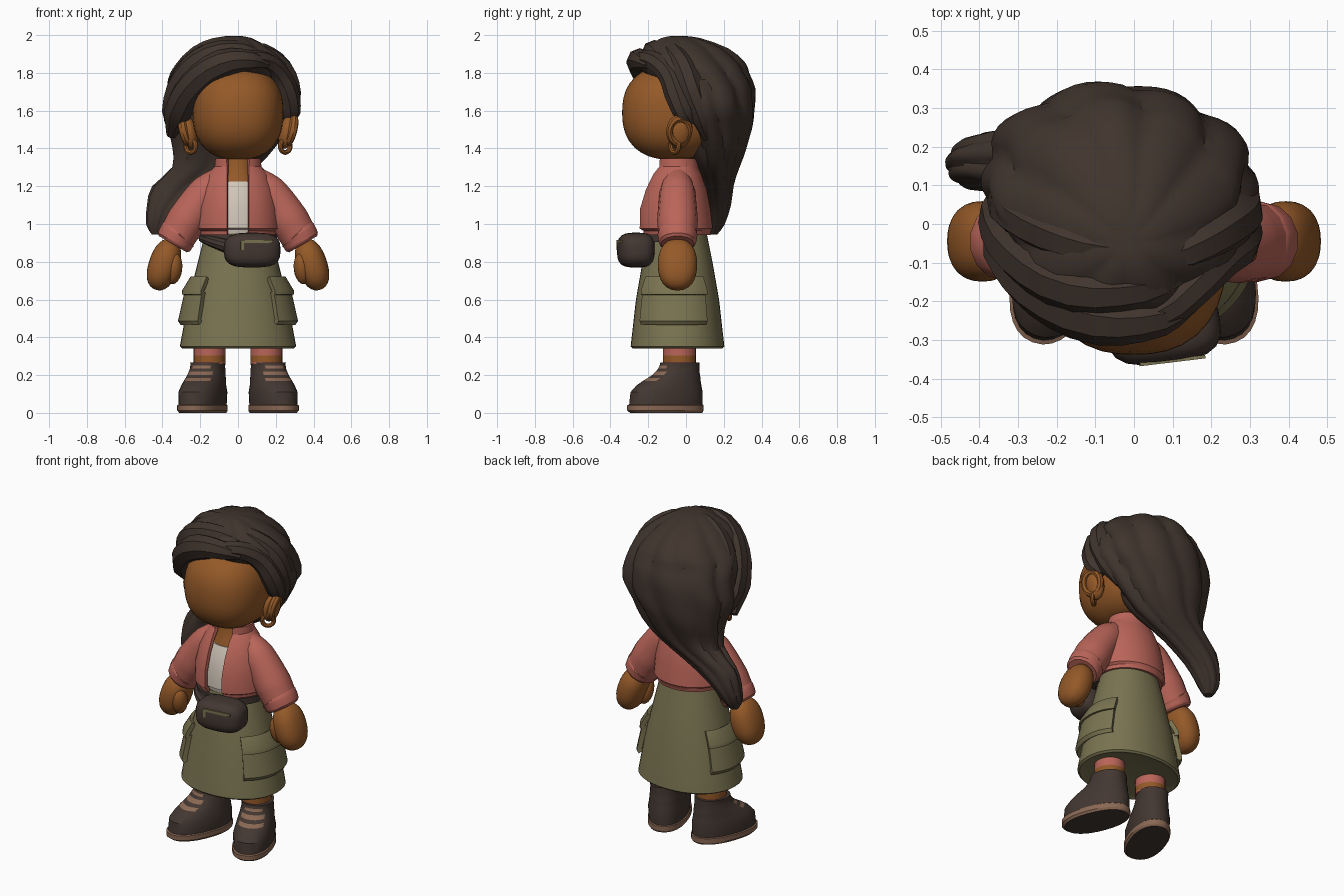
import bpy, bmesh, math
from mathutils import Vector, Matrix

def material(name, r, g, b):
    lin = [((c / 255 + 0.055) / 1.055) ** 2.4 for c in (r, g, b)]
    m = bpy.data.materials.new(name)
    m.diffuse_color = (*lin, 1)
    return m

SKIN = material("skin brown", 148, 89, 40)
HAIR = material("hair dark brown", 64, 52, 45)
PINK = material("jacket coral", 186, 101, 89)
OLIVE = material("skirt olive", 122, 116, 81)
CREAM = material("shirt cream", 208, 197, 184)
DARK = material("leather dark", 67, 55, 49)
TAN = material("lace tan", 138, 104, 84)

def add(name, bm, *mats):
    bmesh.ops.recalc_face_normals(bm, faces=bm.faces)
    me = bpy.data.meshes.new(name)
    bm.to_mesh(me)
    bm.free()
    ob = bpy.data.objects.new(name, me)
    bpy.context.collection.objects.link(ob)
    for m in mats:
        me.materials.append(m)
    return ob

def smooth_rows(rows, sub):
    out = []
    for i in range(len(rows) - 1):
        p0, p1, p2, p3 = (rows[max(0, min(len(rows) - 1, i + k))] for k in (-1, 0, 1, 2))
        for k in range(sub):
            t = k / sub
            out.append([0.5 * (2 * b + (c - a) * t + (2 * a - 5 * b + 4 * c - d) * t * t
                        + (3 * b - a - 3 * c + d) * t ** 3) for a, b, c, d in zip(p0, p1, p2, p3)])
    return out + [rows[-1]]

def loft(name, rows, mats, n=32, arc=None, thick=0, gap=None, sub=1, ridge=None, s=1, power=2, rule=None):
    """Stack ellipses (z, cx, cy, rx, ry); arc or gap makes an open shell."""
    rows = smooth_rows(rows, sub)
    bm = bmesh.new()
    rings = []
    opened = arc or gap
    for z, cx, cy, rx, ry in rows:
        a0, a1 = arc or (0, 360)
        if gap:
            g = math.degrees(math.asin(gap / rx))
            a0, a1 = -90 + g, 270 - g
        ring = []
        for i in range(n + 1 if opened else n):
            t = math.radians(a0 + (a1 - a0) * i / n)
            c, d = math.cos(t), math.sin(t)
            f = ridge(t, z) if ridge else 1
            e = 2 / power
            x = cx + rx * f * math.copysign(abs(c) ** e, c)
            y = cy + ry * f * math.copysign(abs(d) ** e, d)
            ring.append(bm.verts.new((s * x, y, z)))
        rings.append(ring)
    for a, b in zip(rings, rings[1:]):
        for i in range(n):
            j = (i + 1) % len(a)
            bm.faces.new((a[i], a[j], b[j], b[i]))
    if not opened:
        bm.faces.new(rings[0])
        bm.faces.new(rings[-1])
    ob = add(name, bm, *mats)
    if rule:
        for p in ob.data.polygons:
            p.material_index = rule(p.center, p.normal)
    if thick:
        mod = ob.modifiers.new("thickness", 'SOLIDIFY')
        mod.thickness, mod.offset = thick, 0
    return ob

def blob(name, loc, radii, mat, p=2, rot=(0, 0, 0), seg=28):
    """Rounded box / ellipsoid."""
    bm = bmesh.new()
    bmesh.ops.create_uvsphere(bm, u_segments=seg, v_segments=seg // 2 + 2, radius=1)
    for v in bm.verts:
        k = sum(abs(c) ** p for c in v.co) ** (1 / p)
        v.co = Vector(v.co[i] / k * radii[i] for i in range(3))
    ob = add(name, bm, mat)
    ob.location, ob.rotation_euler = loc, rot
    return ob

def tube(name, pts, mat, s=1, res=3, steps=5):
    """Tapered tube through (x, y, z, radius) points."""
    cu = bpy.data.curves.new(name, 'CURVE')
    cu.dimensions, cu.bevel_depth, cu.bevel_resolution = '3D', 1, res
    cu.use_fill_caps, cu.resolution_u = True, steps
    sp = cu.splines.new('BEZIER')
    sp.bezier_points.add(len(pts) - 1)
    for b, (x, y, z, r) in zip(sp.bezier_points, pts):
        b.co, b.radius = (s * x, y, z), r
        b.handle_left_type = b.handle_right_type = 'AUTO'
    cu.materials.append(mat)
    bpy.context.collection.objects.link(bpy.data.objects.new(name, cu))

def hoop(name, loc, major, minor, mat, scale, rot):
    bpy.ops.mesh.primitive_torus_add(major_segments=24, minor_segments=8, major_radius=major,
                                     minor_radius=minor, location=loc, rotation=rot)
    ob = bpy.context.object
    ob.name, ob.scale = name, scale
    ob.data.materials.append(mat)

# Head and neck
blob("head", (0, -0.07, 1.59), (0.24, 0.268, 0.25), SKIN, 2.4, seg=36)
loft("neck", [(1.18, 0, -0.05, 0.13, 0.125), (1.26, 0, -0.05, 0.1, 0.1), (1.31, 0, -0.05, 0.08, 0.08),
              (1.42, 0, -0.05, 0.08, 0.08)], [SKIN])

# Hair mass sweeping down to one side into a tail
hair_rows = [(1.995, -0.02, -0.04, 0.03, 0.03), (1.985, -0.02, -0.03, 0.09, 0.1), (1.93, -0.03, 0.0, 0.2, 0.215),
             (1.85, -0.03, 0.02, 0.285, 0.29), (1.8, -0.03, 0.05, 0.315, 0.28), (1.72, -0.03, 0.115, 0.335, 0.245),
             (1.6, -0.035, 0.13, 0.35, 0.235), (1.5, -0.06, 0.145, 0.31, 0.205), (1.4, -0.08, 0.155, 0.265, 0.165),
             (1.3, -0.13, 0.16, 0.22, 0.12), (1.2, -0.27, 0.165, 0.18, 0.085), (1.1, -0.37, 0.16, 0.11, 0.075),
             (1.0, -0.42, 0.15, 0.065, 0.055), (0.945, -0.43, 0.14, 0.025, 0.025)]

def strands(t, z):
    trim = 0.07 * max(0, math.sin(2 * t)) if math.sin(t) > 0 else 0
    lump = 0.012 * math.sin(31 * z + 3 * t)
    return 1.035 - 0.105 * (1 - abs(math.sin(4.5 * t + 3.5 * z)) ** 0.8) - trim + lump

loft("hair_mass", hair_rows, [HAIR], n=72, sub=2, ridge=strands)
# Swept fringe locks
locks = [
    [(0.16, -0.2, 1.84, .02), (0.07, -0.235, 1.865, .055), (-0.08, -0.24, 1.85, .075), (-0.235, -0.165, 1.74, .08),
     (-0.315, -0.06, 1.6, .078), (-0.355, 0.04, 1.47, .025)],
    [(0.14, -0.13, 1.88, .02), (0.02, -0.16, 1.91, .06), (-0.14, -0.16, 1.885, .075), (-0.28, -0.08, 1.77, .075),
     (-0.335, 0.02, 1.6, .07), (-0.32, 0.1, 1.45, .02)],
    [(0.1, -0.05, 1.94, .02), (-0.06, -0.06, 1.945, .05), (-0.2, -0.02, 1.88, .07), (-0.31, 0.05, 1.74, .07),
     (-0.33, 0.12, 1.55, .03)],
    [(-0.02, -0.24, 1.85, .02), (0.07, -0.225, 1.87, .05), (0.15, -0.16, 1.855, .055), (0.215, -0.09, 1.79, .06),
     (0.26, -0.05, 1.69, .065), (0.275, -0.01, 1.585, .055), (0.26, 0.03, 1.53, .02)],
    [(0.03, -0.1, 1.93, .02), (0.12, -0.07, 1.9, .06), (0.225, -0.01, 1.815, .07), (0.265, 0.03, 1.7, .07),
     (0.25, 0.08, 1.57, .06), (0.2, 0.11, 1.45, .02)],
]
for pts in locks:
    tube("hair_lock", pts, HAIR, res=2, steps=3)

# Jacket with open front, shirt beneath
jacket = [(0.945, 0, -0.05, 0.19, 0.17), (0.97, 0, -0.05, 0.195, 0.175), (0.98, 0, -0.055, 0.212, 0.188),
          (1.08, 0, -0.06, 0.205, 0.18), (1.18, 0, -0.055, 0.185, 0.155), (1.26, 0, -0.05, 0.15, 0.122),
          (1.3, 0, -0.045, 0.115, 0.1), (1.345, 0, -0.045, 0.11, 0.098)]
loft("jacket", jacket, [PINK], n=40, gap=0.055, thick=0.02)
loft("shirt", [(z, x, y, rx - 0.02, ry - 0.022) for z, x, y, rx, ry in jacket[:5]]
     + [(1.225, 0, -0.05, 0.145, 0.115)], [CREAM])

# Skirt
loft("skirt", [(0.355, 0, -0.045, 0.26, 0.2), (0.342, 0, -0.045, 0.295, 0.238), (0.352, 0, -0.045, 0.308, 0.248),
               (0.6, 0, -0.045, 0.262, 0.22), (0.8, 0, -0.045, 0.212, 0.185), (0.95, 0, -0.045, 0.175, 0.155)],
     [OLIVE], n=40, power=2.15)

def shoe_rule(c, n):
    if 0.005 < c.z < 0.042:
        return 1
    lace = n.y < -0.25 and n.z > 0.1 and abs(n.x) < 0.6
    return int(lace and (0.17 < c.z < 0.185 or 0.2 < c.z < 0.22 or 0.235 < c.z < 0.25))

for s in (1, -1):
    # Cargo pocket and flap
    loft("pocket", [(0.475, 0, -0.045, 0.292, 0.24), (0.49, 0, -0.045, 0.303, 0.246), (0.64, 0, -0.045, 0.268, 0.226)],
         [OLIVE], n=14, arc=(-49, 36), thick=0.03, s=s, power=2.15)
    loft("pocket_flap", [(0.625, 0, -0.045, 0.285, 0.236), (0.645, 0, -0.045, 0.283, 0.236),
                         (0.715, 0, -0.045, 0.24, 0.205)],
         [OLIVE], n=14, arc=(-50, 38), thick=0.026, s=s, power=2.15)
    # Sleeve, cuff, hand
    tube("sleeve", [(0.08, -0.045, 1.25, .065), (0.165, -0.045, 1.17, .095), (0.27, -0.045, 1.02, .108),
                    (0.325, -0.045, 0.93, .1)], PINK, s, 5)
    tube("cuff", [(0.305, -0.045, 0.955, .095), (0.315, -0.045, 0.945, .106), (0.338, -0.045, 0.905, .1),
                  (0.345, -0.045, 0.893, .088)], PINK, s, 5)
    blob("hand", (s * 0.392, -0.045, 0.785), (0.08, 0.104, 0.14), SKIN, 2.3, (0, s * -0.32, 0))
    blob("thumb", (s * 0.34, -0.09, 0.765), (0.045, 0.05, 0.085), SKIN, 2, (0.2, s * -0.1, 0), 16)
    # Ear with rim and hoop
    blob("ear", (s * 0.258, -0.035, 1.485), (0.042, 0.062, 0.088), SKIN, 2, (0, s * 0.2, 0), 20)
    hoop("ear_rim", (s * 0.277, -0.035, 1.495), 0.06, 0.02, SKIN, (1.1, 0.9, 1.2), (0, math.pi / 2 + s * 0.25, s * 0.25))
    hoop("earring", (s * 0.25, -0.06, 1.412), 0.033, 0.013, SKIN, (1, 1, 1), (0, math.pi / 2, s * -0.9))
    # Leg with a bare band above the sock
    loft("leg", [(z, 0.15, -0.035, 0.085, 0.088) for z in (0.26, 0.27, 0.305, 0.4)], [PINK, SKIN], n=24, s=s,
         rule=lambda c, n: 1 if 0.27 < c.z < 0.305 else 0)
    # Boot with tan sole edge and laces
    boot = loft("boot", [(0, 0, -0.115, 0.105, 0.198), (0.012, 0, -0.12, 0.114, 0.21), (0.04, 0, -0.12, 0.114, 0.21),
                         (0.044, 0, -0.117, 0.108, 0.202), (0.11, 0, -0.113, 0.112, 0.198), (0.145, 0, -0.1, 0.104, 0.178),
                         (0.17, 0, -0.083, 0.1, 0.157), (0.185, 0, -0.07, 0.097, 0.143), (0.2, 0, -0.06, 0.094, 0.13),
                         (0.22, 0, -0.05, 0.091, 0.117), (0.235, 0, -0.043, 0.089, 0.11), (0.25, 0, -0.04, 0.088, 0.106),
                         (0.268, 0, -0.038, 0.09, 0.103)], [DARK, TAN], n=32, power=2.2, rule=shoe_rule)
    boot.location = (s * 0.146, 0.003, 0)
    boot.rotation_euler.z = s * 0.36

# Waist bag, strap and zip trim
loft("bag_strap", [(0.905, 0, -0.05, 0.2, 0.185), (0.945, 0, -0.05, 0.2, 0.185)], [DARK], n=24, arc=(200, 350), thick=0.02)
tube("strap_end", [(-0.19, -0.1, 0.925, .022), (-0.13, -0.195, 0.905, .03), (-0.03, -0.25, 0.875, .04)], DARK)
blob("waist_bag", (0.075, -0.265, 0.862), (0.148, 0.095, 0.092), DARK, 3.2, (0, 0, 0.12))
for name, x, z, w, h in (("bag_zip", 0.1, 0.908, 0.17, 0.016), ("bag_zip_end", 0.022, 0.885, 0.016, 0.045)):
    bm = bmesh.new()
    bmesh.ops.create_cube(bm, size=1, matrix=Matrix.Translation((x, -0.356 + (x - 0.075) * 0.12, z))
                          @ Matrix.Rotation(0.12, 4, 'Z') @ Matrix.Diagonal((w, 0.009, h, 1)))
    add(name, bm, OLIVE)

# Apply modifiers, mesh the tubes, smooth while keeping creases
bpy.context.view_layer.update()
bpy.ops.object.select_all(action='SELECT')
bpy.context.view_layer.objects.active = bpy.context.scene.objects["head"]
bpy.ops.object.convert(target='MESH')
bpy.ops.object.shade_smooth_by_angle(angle=math.radians(30))
